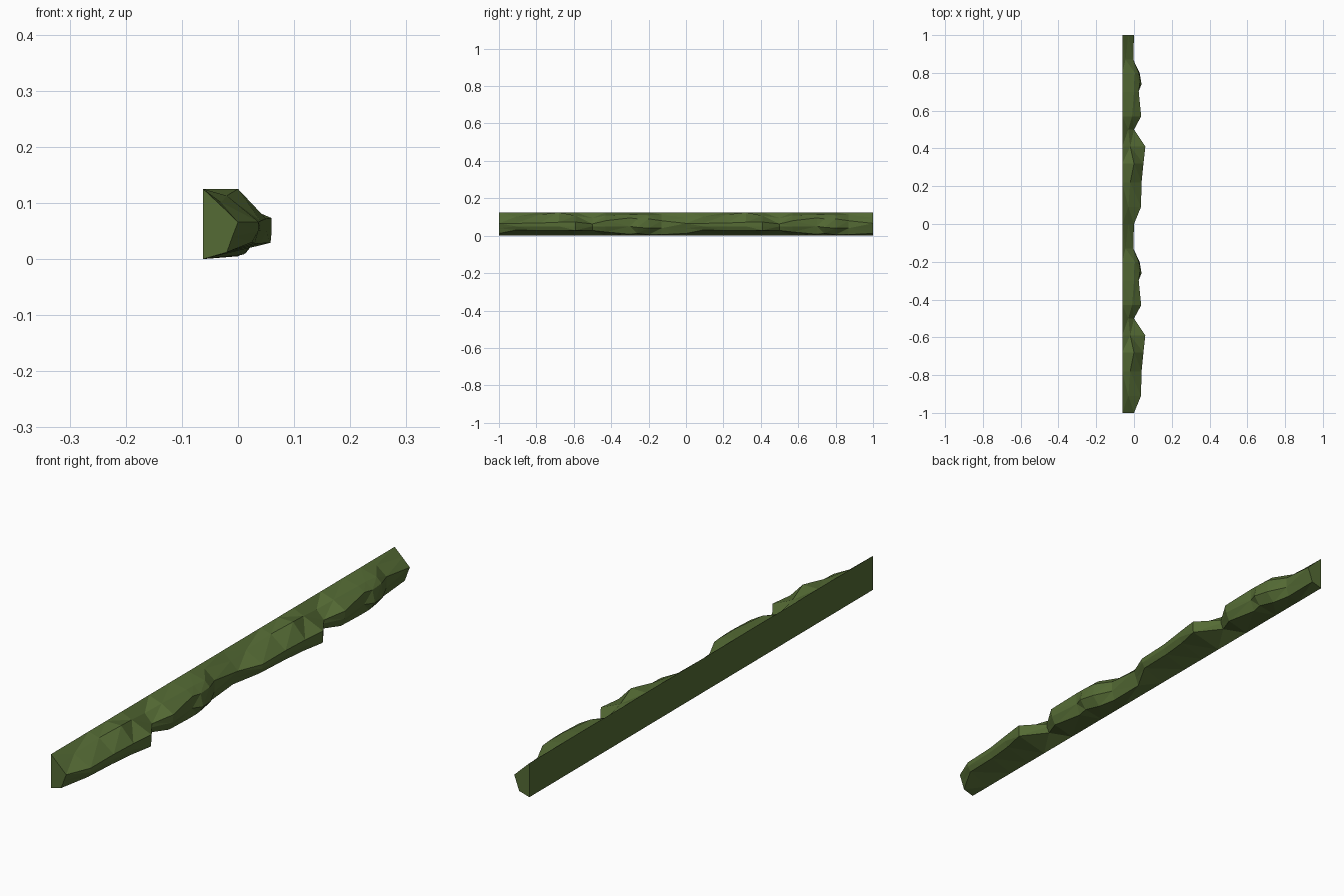
import bpy
import bmesh

default_cube = bpy.data.objects.get("Cube")
if default_cube:
    bpy.data.objects.remove(default_cube, do_unlink=True)

# Moss green material
moss_green = bpy.data.materials.new("moss_green")
moss_green.use_nodes = True
colour = (0.09, 0.147, 0.035, 1)
moss_green.diffuse_color = colour
shader = moss_green.node_tree.nodes["Principled BSDF"]
shader.inputs["Base Color"].default_value = colour
shader.inputs["Roughness"].default_value = 0.9

# Flat back edge of the strip
BACK = -0.062
TOP = 0.125

# One repeat of the strip: y, then (x, z) of the shoulder, ridge, brow and lower lip
SECTIONS = [
    (0, (-.03, .095), (0, .066), (-.01, .04), (-.02, .012)),
    (.09, (-.03, .101), (.037, .066), (.036, .05), (.025, .03)),
    (.22, (-.02, .113), (.04, .068), (.04, .05), (.03, .028)),
    (.32, (0, .125), (.05, .072), (.05, .05), (.04, .028)),
    (.41, (-.02, .107), (.06, .073), (.06, .05), (.058, .029)),
    (.5, (-.03, .094), (0, .063), (0, .05), (-.01, .028)),
    (.57, (-.01, .108), (.038, .08), (.035, .05), (.02, .02)),
    (.7, (.0, .112), (.025, .095), (.024, .05), (.01, .008)),
    (.74, (0, .112), (.03, .09), (.04, .045), (.015, .012)),
    (.8, (.005, .109), (.025, .09), (.03, .04), (0, .005)),
    (.87, (-.045, .112), (-.004, .08), (-.004, .04), (-.015, .006)),
]


def section_ring(bm, y, points):
    """Closed cross-section: flat back plus the lumpy outline."""
    outline = [(BACK, 0), (BACK, TOP), *points]
    return [bm.verts.new((x, y, z)) for x, z in outline]


def bridge(bm, first, second):
    """Skin two neighbouring cross-sections."""
    count = len(first)
    for i in range(count):
        j = (i + 1) % count
        bm.faces.new((first[i], first[j], second[j], second[i]))


# Lay the repeating lumps end to end, then close with the starting section
bm = bmesh.new()
rings = []
for start in (-1, 0):
    for y, *points in SECTIONS:
        rings.append(section_ring(bm, start + y, points))
rings.append(section_ring(bm, 1, SECTIONS[0][1:]))

for first, second in zip(rings, rings[1:]):
    bridge(bm, first, second)

# End caps
bm.faces.new(rings[0])
bm.faces.new(rings[-1])

# Faceted surface with outward normals
bmesh.ops.recalc_face_normals(bm, faces=bm.faces)
bmesh.ops.triangulate(bm, faces=bm.faces, quad_method="SHORT_EDGE")

mesh = bpy.data.meshes.new("moss_strip")
bm.to_mesh(mesh)
bm.free()
mesh.materials.append(moss_green)
moss_strip = bpy.data.objects.new("moss_strip", mesh)
bpy.context.collection.objects.link(moss_strip)
